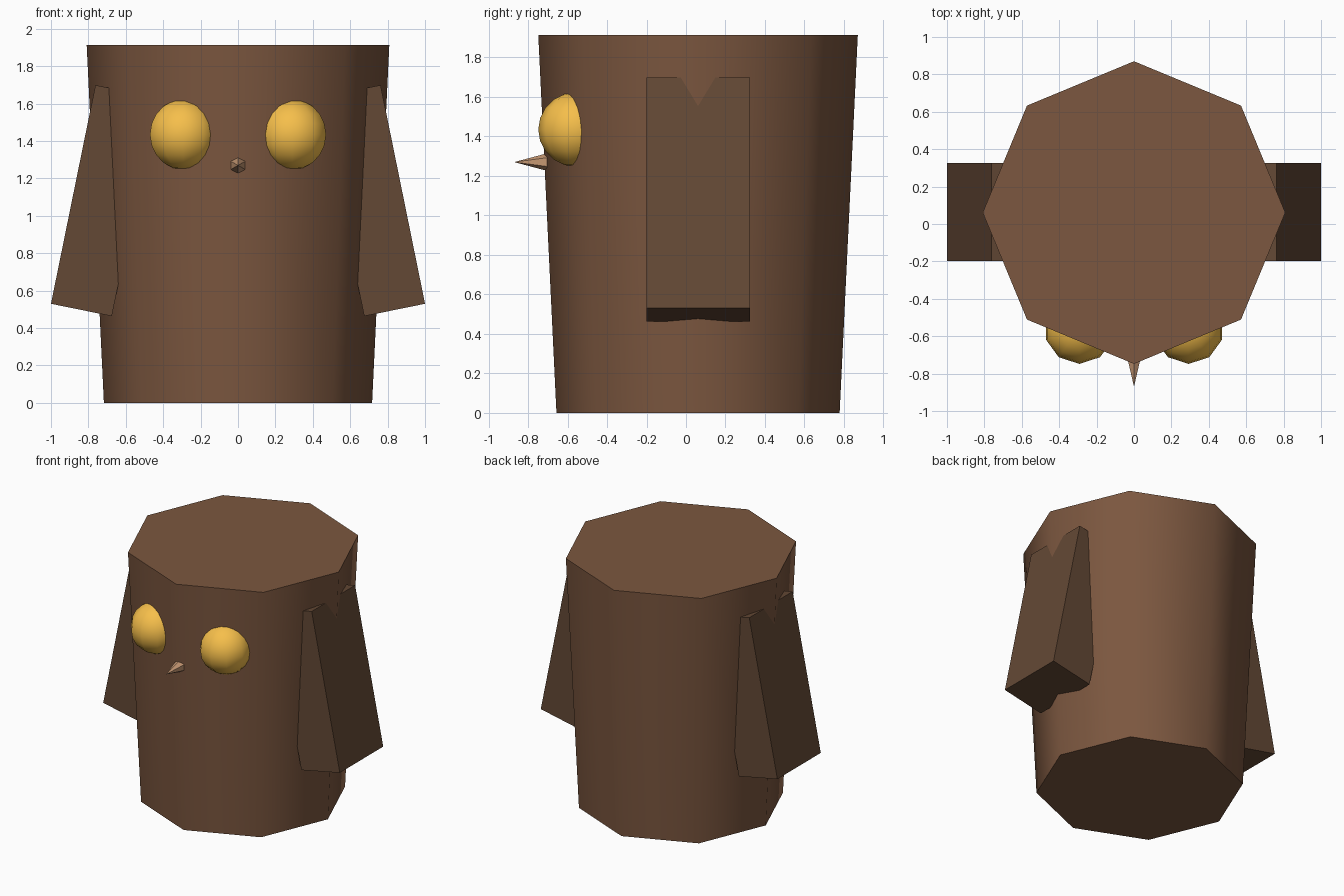
import bpy
from math import radians, cos, sin
from mathutils import Matrix, Vector

if "Cube" in bpy.data.objects:
    bpy.data.objects.remove(bpy.data.objects["Cube"])


def material(name, color):
    m = bpy.data.materials.new(name)
    m.diffuse_color = (*color, 1)
    m.use_nodes = True
    m.node_tree.nodes["Principled BSDF"].inputs["Base Color"].default_value = m.diffuse_color
    return m


BROWN = material("body_brown", (0.20, 0.095, 0.05))
DARK = material("wing_brown", (0.125, 0.065, 0.035))
GOLD = material("eye_gold", (0.92, 0.52, 0.07))
TAN = material("beak_tan", (0.56, 0.31, 0.17))


def finish(name, mat, smooth=None):
    ob = bpy.context.object
    ob.name = name
    ob.data.materials.append(mat)
    if smooth:
        bpy.ops.object.shade_smooth_by_angle(angle=radians(smooth))
    return ob


# Body: tapered eight-sided trunk with a corner facing front
HEIGHT = 1.913
bpy.ops.mesh.primitive_cone_add(vertices=8, radius1=0.717, radius2=0.809,
                                depth=HEIGHT, location=(0, 0.061, HEIGHT / 2))
finish("body", BROWN, 50)

# Beak: small six-sided spike pointing forward
bpy.ops.mesh.primitive_cone_add(vertices=6, radius1=0.044, radius2=0, depth=0.165,
                                location=(0, -0.7875, 1.27), rotation=(radians(90), 0, 0))
finish("beak", TAN)

WING_TILT = radians(11.5)
WING_THICK, WING_DEPTH, WING_LENGTH = 0.332, 0.524, 1.193

for side, label in ((-1, "left"), (1, "right")):
    # Eyes: low-poly balls sunk into the front faces
    bpy.ops.mesh.primitive_uv_sphere_add(segments=10, ring_count=10, radius=0.188,
                                         location=(side * 0.292, -0.56, 1.435))
    finish("eye_" + label, GOLD, 50)

    # Wings: slabs flaring outward, placed from their outer bottom edge
    along = Vector((-side * sin(WING_TILT), 0, cos(WING_TILT)))
    inward = Vector((-side * cos(WING_TILT), 0, -sin(WING_TILT)))
    centre = (Vector((side * 1.0, 0.063, 0.53))
              + along * WING_LENGTH / 2 + inward * WING_THICK / 2)
    bpy.ops.mesh.primitive_cube_add(size=1, location=centre,
                                    rotation=(0, -side * WING_TILT, 0))
    wing = finish("wing_" + label, DARK)
    wing.scale = (WING_THICK, WING_DEPTH, WING_LENGTH)
